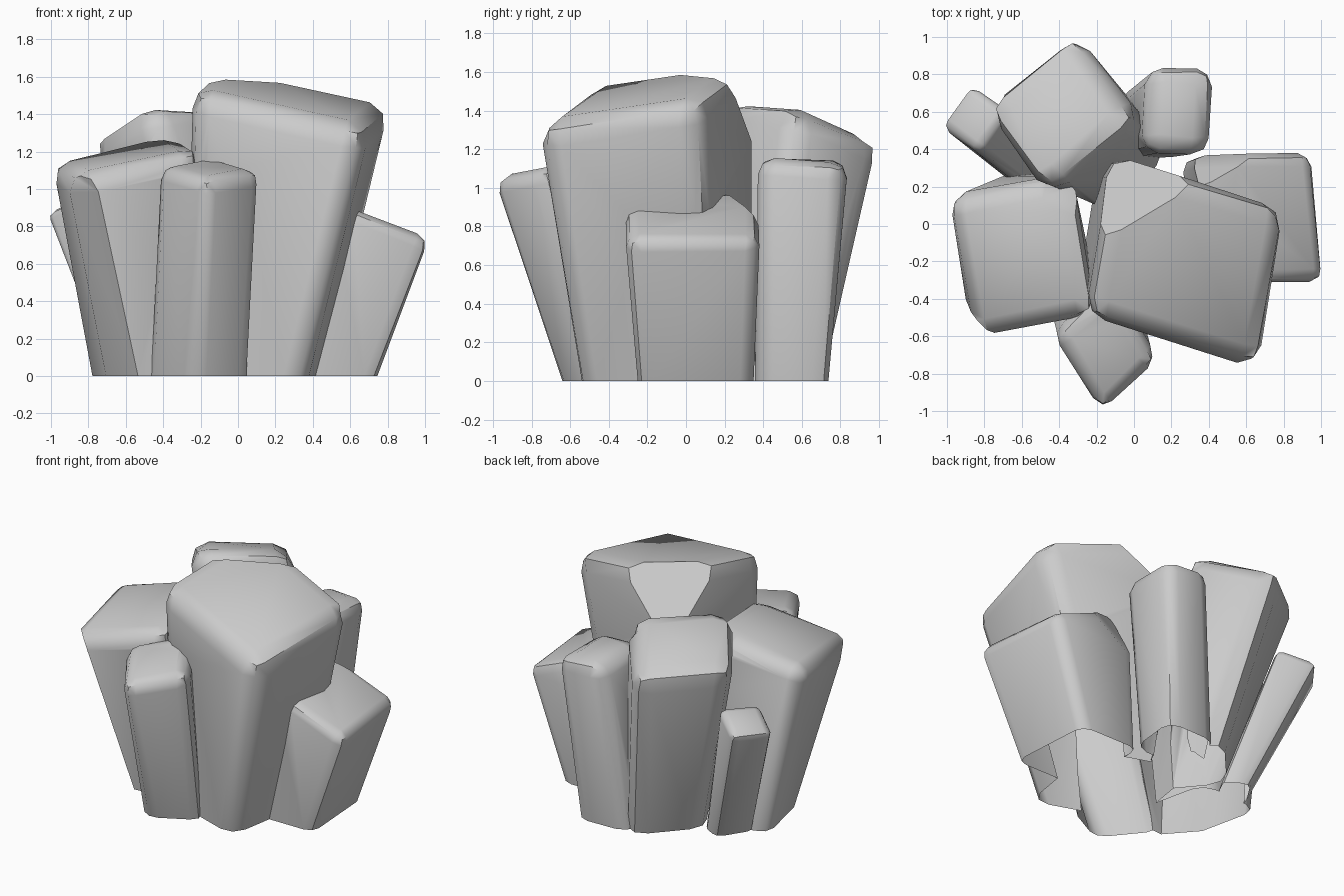
import bpy, bmesh, random
from mathutils import Vector

random.seed(4)
if "Cube" in bpy.data.objects:
    bpy.data.objects.remove(bpy.data.objects["Cube"], do_unlink=True)

# Single stone colour
stone = bpy.data.materials.new("grey_stone")
stone.use_nodes = True
grey = (0.6, 0.6, 0.6, 1)
stone.diffuse_color = grey
bsdf = stone.node_tree.nodes["Principled BSDF"]
bsdf.inputs["Base Color"].default_value = grey
bsdf.inputs["Roughness"].default_value = 0.9

names = ["main_rock", "right_hand_rock", "front_column", "back_rock",
         "left_hand_rock", "small_outer_column", "back_column"]
solids = []


def four_corners(a, b, c):
    """Complete a parallelogram from three consecutive corners."""
    a, b, c = Vector(a), Vector(b), Vector(c)
    return a, b, c, a + c - b


def chip(bm, direction, depth):
    """Break off whatever sticks out furthest in one direction."""
    outward = Vector(direction).normalized()
    tip = max((v.co for v in bm.verts), key=outward.dot)
    cut = bmesh.ops.bisect_plane(bm, geom=bm.verts[:] + bm.edges[:] + bm.faces[:],
                                 plane_co=tip - outward * depth,
                                 plane_no=outward, clear_outer=True)
    edges = [e for e in cut["geom_cut"] if isinstance(e, bmesh.types.BMEdge)]
    bmesh.ops.holes_fill(bm, edges=edges, sides=0)


def rock(foot, top, worn, chips=()):
    """Closed leaning block with worn edges and chipped corners."""
    bm = bmesh.new()
    low = [bm.verts.new(p.to_3d()) for p in four_corners(*foot)]
    high = [bm.verts.new(p) for p in four_corners(*top)]
    bm.faces.new(high)
    bm.faces.new(low[::-1])
    for i in range(4):
        j = (i + 1) % 4
        bm.faces.new((low[i], low[j], high[j], high[i]))
    rim = [e for e in bm.edges if any(v in high for v in e.verts)]
    bmesh.ops.bevel(bm, geom=rim, offset=worn, segments=2, profile=0.5,
                    affect='EDGES', clamp_overlap=True)
    # Roughen the upper edges, keeping the foot flat
    for v in bm.verts:
        if v.co.z > 0.1:
            v.co += Vector([random.uniform(-0.07, 0.07) * worn for _ in range(3)])
        else:
            v.co.z = 0
    for direction, depth in chips:
        chip(bm, direction, depth)
    bmesh.ops.triangulate(bm, faces=bm.faces[:])
    bmesh.ops.recalc_face_normals(bm, faces=bm.faces[:])
    for f in bm.faces:
        f.material_index = len(solids)
    mesh = bpy.data.meshes.new("solid")
    bm.to_mesh(mesh)
    bm.free()
    for _ in names:
        mesh.materials.append(stone)
    ob = bpy.data.objects.new("solid", mesh)
    bpy.context.collection.objects.link(ob)
    solids.append(ob)


# Main rock
rock([(0.48, 0.15), (-0.18, 0.38), (-0.3, -0.35)],
     [(0.83, 0.08, 1.45), (-0.12, 0.37, 1.67), (-0.26, -0.5, 1.54)], 0.12,
     [((-0.35, 0.65, 0.65), 0.23)])
# Right hand rock
rock([(-0.8, 0.25), (-0.66, -0.38), (-0.2, -0.35)],
     [(-1.01, 0.14, 1.14), (-0.88, -0.62, 1.06), (-0.2, -0.49, 1.22)], 0.1,
     [((-0.75, -0.65, -0.3), 0.06), ((0.3, 0.5, 0.8), 0.07)])
# Front column
rock([(-0.5, -0.35), (-0.24, -0.67), (0.08, -0.5)],
     [(-0.43, -0.6, 1.13), (-0.17, -1.03, 1.05), (0.13, -0.73, 1.1)], 0.08)
# Back rock
rock([(0.2, 0.4), (-0.1, 0.76), (-0.44, 0.38)],
     [(0.03, 0.57, 1.43), (-0.32, 1.04, 1.23), (-0.82, 0.63, 1.27)], 0.12)
# Left hand rock
rock([(0.3, -0.25), (0.75, -0.25), (0.71, 0.35)],
     [(0.4, -0.32, 0.98), (1.03, -0.31, 0.73), (0.96, 0.38, 0.74)], 0.07,
     [((-0.3, 0.85, 0.45), 0.11)])
# Small outer column
rock([(-0.4, 0.38), (-0.56, 0.47), (-0.7, 0.25)],
     [(-0.67, 0.6, 0.98), (-0.88, 0.75, 0.88), (-1.04, 0.53, 0.87)], 0.05)
# Back column
rock([(-0.1, 0.35), (0.29, 0.36), (0.33, 0.74)],
     [(0.05, 0.39, 1.16), (0.4, 0.37, 1.15), (0.43, 0.83, 1.13)], 0.09)

# Merge the solids so that nothing is left inside the cluster
for other in solids[1:]:
    mod = solids[0].modifiers.new("merge", 'BOOLEAN')
    mod.operation = 'UNION'
    mod.solver = 'EXACT'
    mod.object = other
depsgraph = bpy.context.evaluated_depsgraph_get()
merged = bpy.data.meshes.new_from_object(solids[0].evaluated_get(depsgraph))
for ob in solids:
    bpy.data.objects.remove(ob, do_unlink=True)

# Split the shell back into one open-bottomed object per rock
for slot, name in enumerate(names):
    bm = bmesh.new()
    bm.from_mesh(merged)
    unwanted = [f for f in bm.faces if f.material_index != slot
                or max(v.co.z for v in f.verts) < 0.001]
    bmesh.ops.delete(bm, geom=unwanted, context='FACES')
    for f in bm.faces:
        f.material_index = 0
    mesh = bpy.data.meshes.new(name)
    bm.to_mesh(mesh)
    bm.free()
    mesh.materials.append(stone)
    ob = bpy.data.objects.new(name, mesh)
    bpy.context.collection.objects.link(ob)
    bpy.ops.object.select_all(action='DESELECT')
    ob.select_set(True)
    bpy.context.view_layer.objects.active = ob
    bpy.ops.object.shade_smooth_by_angle(angle=0.75)
bpy.data.meshes.remove(merged)
